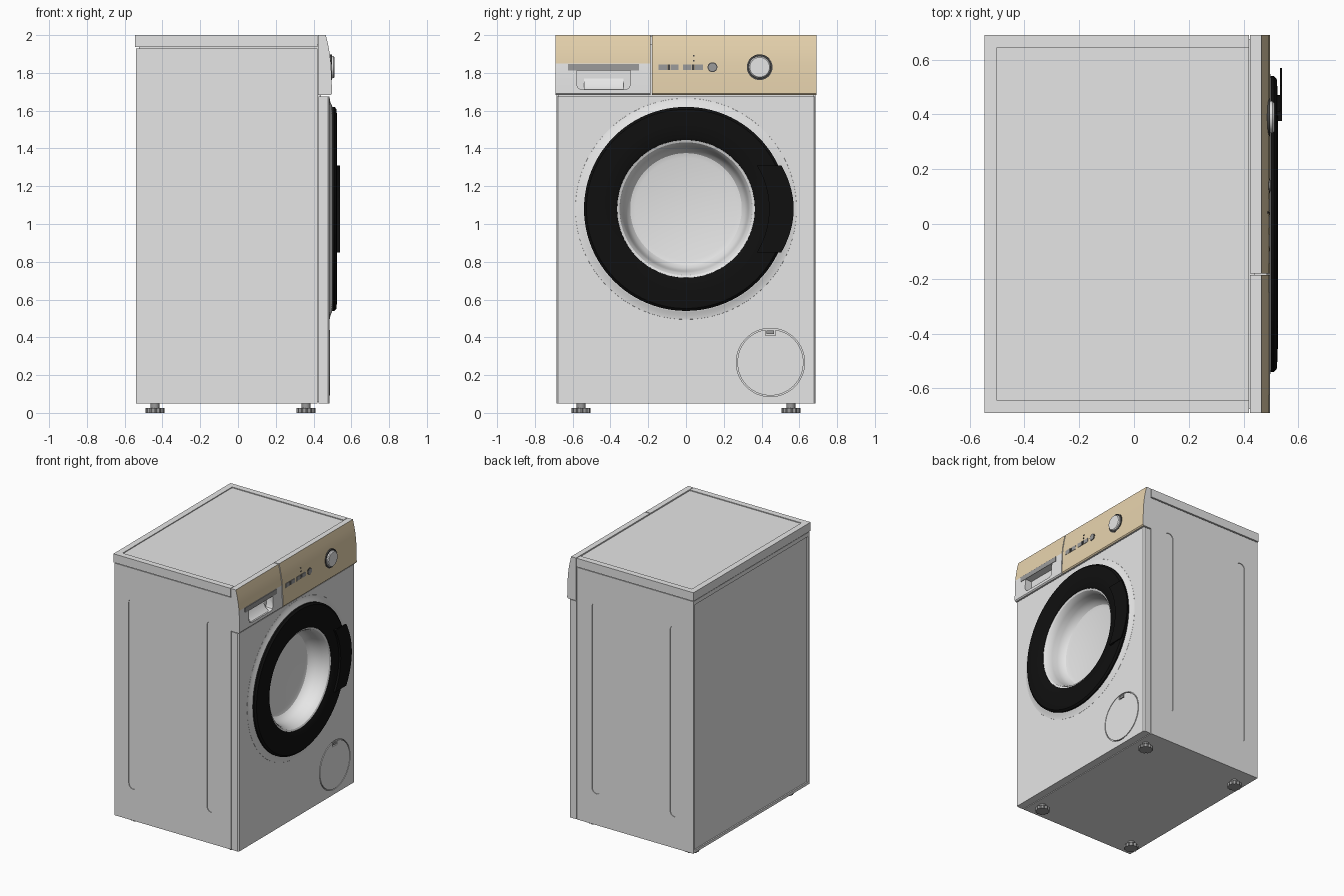
import bpy, bmesh, math

if "Cube" in bpy.data.objects:
    bpy.data.objects.remove(bpy.data.objects["Cube"])

def material(name, r, g, b):
    m = bpy.data.materials.new(name)
    m.diffuse_color = (r, g, b, 1)
    m.use_nodes = True
    m.node_tree.nodes["Principled BSDF"].inputs["Base Color"].default_value = m.diffuse_color
    return m

GREY = material("light_grey", 0.79, 0.79, 0.79)
BEIGE = material("beige", 0.87, 0.71, 0.46)
BLACK = material("black", 0.005, 0.005, 0.005)
MID = material("mid_grey", 0.33, 0.33, 0.33)
DARK = material("dark_grey", 0.06, 0.06, 0.06)

def finish(name, bm, mat, angle=30):
    bmesh.ops.remove_doubles(bm, verts=bm.verts, dist=1e-5)
    bmesh.ops.recalc_face_normals(bm, faces=bm.faces)
    me = bpy.data.meshes.new(name)
    bm.to_mesh(me)
    bm.free()
    me.materials.append(mat)
    ob = bpy.data.objects.new(name, me)
    bpy.context.collection.objects.link(ob)
    smooth(ob, angle)
    return ob

def smooth(ob, angle=30):
    ob.data.polygons.foreach_set("use_smooth", [True] * len(ob.data.polygons))
    ob.data.set_sharp_from_angle(angle=math.radians(angle))

def prism(name, pts, axis, a, b, mat=GREY):
    """Extrude a 2D outline along an axis from a to b."""
    place = {'x': lambda p, t: (t, p[0], p[1]),
             'y': lambda p, t: (p[0], t, p[1]),
             'z': lambda p, t: (p[0], p[1], t)}[axis]
    bm = bmesh.new()
    lo = [bm.verts.new(place(p, a)) for p in pts]
    hi = [bm.verts.new(place(p, b)) for p in pts]
    bm.faces.new(lo)
    bm.faces.new(hi)
    n = len(pts)
    for i in range(n):
        j = (i + 1) % n
        bm.faces.new((lo[i], lo[j], hi[j], hi[i]))
    return finish(name, bm, mat)

def box(name, x0, x1, y0, y1, z0, z1, mat=GREY):
    return prism(name, [(x0, y0), (x1, y0), (x1, y1), (x0, y1)], 'z', z0, z1, mat)

def lathe(name, profile, y, z, mat=GREY, seg=96):
    """Spin a closed (radius, x) profile about an x-parallel axis."""
    bm = bmesh.new()
    rings = []
    for r, x in profile:
        if r == 0:
            rings.append([bm.verts.new((x, y, z))] * seg)
        else:
            rings.append([bm.verts.new((x, y + r * math.cos(k * math.tau / seg),
                                        z + r * math.sin(k * math.tau / seg))) for k in range(seg)])
    for i in range(len(profile)):
        a, b = rings[i], rings[(i + 1) % len(profile)]
        if a[0] is a[1] and b[0] is b[1]:
            continue
        for k in range(seg):
            m = (k + 1) % seg
            bm.faces.new(list(dict.fromkeys((a[k], a[m], b[m], b[k]))))
    return finish(name, bm, mat)

def disc(name, r, x0, x1, y, z, mat=GREY, seg=64):
    return lathe(name, [(0, x0), (r, x0), (r, x1), (0, x1)], y, z, mat, seg)

def cut(ob, *cutters):
    for c in cutters:
        mod = ob.modifiers.new("cut", 'BOOLEAN')
        mod.operation, mod.solver, mod.object = 'DIFFERENCE', 'EXACT', c
        bpy.context.view_layer.objects.active = ob
        bpy.ops.object.modifier_apply(modifier=mod.name)
        bpy.data.objects.remove(c)
    smooth(ob)

def door_hole():
    return disc("door_cutter", 0.372, 0.34, 0.7, 0, DOOR_Z, seg=96)

DOOR_Z = 1.08

# Cabinet with recessed back and pressed slots in both sides
cabinet = box("cabinet", -0.54, 0.42, -0.685, 0.685, 0.05, 1.93)
cutters = [door_hole(), box("back_cutter", -0.6, -0.53, -0.665, 0.665, 0.07, 1.9)]
for cx in (-0.385, 0.26):
    arc = [(math.cos(i * math.pi / 12), math.sin(i * math.pi / 12)) for i in range(13)]
    slot = [(cx + 0.037 * c, 1.67 + 0.037 * s) for c, s in arc]
    slot += [(cx - 0.037 * c, 0.32 - 0.037 * s) for c, s in arc]
    cutters += [prism("slot_cutter", slot, 'y', -0.72, -0.68),
                prism("slot_cutter", slot, 'y', 0.68, 0.72)]
cut(cabinet, *cutters)

# Inner core that closes the seams
core = box("inner_core", -0.525, 0.44, -0.675, 0.675, 0.06, 1.95)
cut(core, door_hole())

# Top plate with a shallow sunken field
top = box("top_plate", -0.545, 0.42, -0.69, 0.69, 1.936, 2.0)
cut(top, box("top_cutter", -0.5, 0.5, -0.645, 0.645, 1.994, 2.1))

# Front panel with door hole and service hatch recess
front = prism("front_panel", [(0.426, -0.685), (0.477, -0.685), (0.485, -0.677),
                              (0.485, 0.677), (0.477, 0.685), (0.426, 0.685)], 'z', 0.05, 1.676)
HY, HZ = 0.447, 0.267
cut(front, door_hole(), disc("hatch_cutter", 0.181, 0.474, 0.6, HY, HZ))
hatch = disc("service_hatch", 0.175, 0.47, 0.486, HY, HZ)
cut(hatch, box("notch_cutter", 0.476, 0.6, HY - 0.027, HY + 0.027, HZ + 0.143, HZ + 0.3))
box("hatch_latch", 0.47, 0.485, HY - 0.02, HY + 0.02, HZ + 0.15, HZ + 0.168, MID)

# Door: raised surround, black ring, concave bowl
lathe("door_surround", [(0.59, 0.48), (0.585, 0.4855), (0.565, 0.489), (0.548, 0.497),
                        (0.535, 0.501), (0.37, 0.501), (0.37, 0.48)], 0, DOOR_Z)
lathe("door_ring", [(0.54, 0.498), (0.54, 0.511), (0.527, 0.522), (0.45, 0.525),
                    (0.38, 0.522), (0.365, 0.514), (0.362, 0.498)], 0, DOOR_Z, BLACK)
lathe("door_bowl", [(0, 0.36), (0.27, 0.36), (0.295, 0.367), (0.312, 0.385), (0.325, 0.42),
                    (0.332, 0.46), (0.34, 0.488), (0.352, 0.506), (0.366, 0.512), (0.37, 0.5),
                    (0.35, 0.42), (0.335, 0.37), (0.3, 0.345), (0, 0.345)], 0, DOOR_Z)

# Door handle: thin outer lip on a curved root
ts = [i / 10 for i in range(-10, 11)]
def arc_at(r):
    return [(math.sqrt(r * r - (0.23 * t) ** 2), DOOR_Z + 0.23 * t) for t in ts]
lip = [(0.505 + 0.065 * (1 - t * t), DOOR_Z + 0.23 * t) for t in ts]
prism("handle_lip", arc_at(0.44) + lip[::-1], 'x', 0.533, 0.54, BLACK)
prism("handle_root", arc_at(0.44) + arc_at(0.47)[::-1], 'x', 0.515, 0.535, BLACK)

# Control panel and detergent drawer share one curved profile
profile = [(0.424, 1.682), (0.49, 1.682), (0.497, 1.69), (0.496, 1.76), (0.492, 1.85),
           (0.486, 1.9), (0.477, 1.95), (0.465, 2.0), (0.424, 2.0)]
def fascia(name, y0, y1, beige_from):
    ob = prism(name, profile, 'y', y0, y1)
    ob.data.materials.append(BEIGE)
    for f in ob.data.polygons:
        if f.normal.x > 0.3 and f.center.z > beige_from:
            f.material_index = 1
    return ob
fascia("control_panel", -0.18, 0.69, 1.6)
drawer = fascia("detergent_drawer", -0.69, -0.187, 1.85)
cut(drawer, prism("grip_cutter", [(-0.578, 1.812), (-0.578, 1.735), (-0.57, 1.72), (-0.555, 1.712),
                                  (-0.318, 1.712), (-0.303, 1.72), (-0.295, 1.735), (-0.295, 1.812)],
                  'x', 0.44, 0.6))
box("drawer_grip_strip", 0.47, 0.497, -0.625, -0.25, 1.812, 1.848, MID)
prism("drawer_grip_scoop", [(0.44, 1.712), (0.485, 1.712), (0.46, 1.73), (0.44, 1.77)],
      'y', -0.54, -0.33)

# Buttons with dark slits, indicator lights and a round start button
for y in (-0.145, -0.015):
    for dy in (0, 0.062):
        box("button", 0.48, 0.496, y + dy, y + dy + 0.044, 1.815, 1.845, MID)
    box("button_slit", 0.48, 0.495, y + 0.047, y + 0.059, 1.815, 1.845, DARK)
for z in (1.865, 1.89):
    box("indicator", 0.48, 0.4935 if z < 1.88 else 0.4905, 0.038, 0.046, z - 0.004, z + 0.004, DARK)
disc("start_button_rim", 0.026, 0.48, 0.495, 0.14, 1.83, DARK, 32)
disc("start_button", 0.021, 0.48, 0.498, 0.14, 1.83, MID, 32)

# Programme dial
disc("dial_rim", 0.068, 0.475, 0.497, 0.39, 1.83, DARK)
lathe("dial", [(0, 0.48), (0.06, 0.48), (0.058, 0.506), (0.052, 0.512), (0, 0.512)], 0.39, 1.83)

# Adjustable feet: ribbed pad and stem
for x in (-0.44, 0.36):
    for y in (-0.555, 0.555):
        pad = []
        for k in range(48):
            r = 0.05 if k % 4 < 2 else 0.045
            a = k * math.tau / 48
            pad.append((x + r * math.cos(a), y + r * math.sin(a)))
        prism("foot_pad", pad, 'z', 0, 0.025, MID)
        stem = [(x + 0.024 * math.cos(k * math.tau / 24), y + 0.024 * math.sin(k * math.tau / 24))
                for k in range(24)]
        prism("foot_stem", stem, 'z', 0.02, 0.06, MID)
